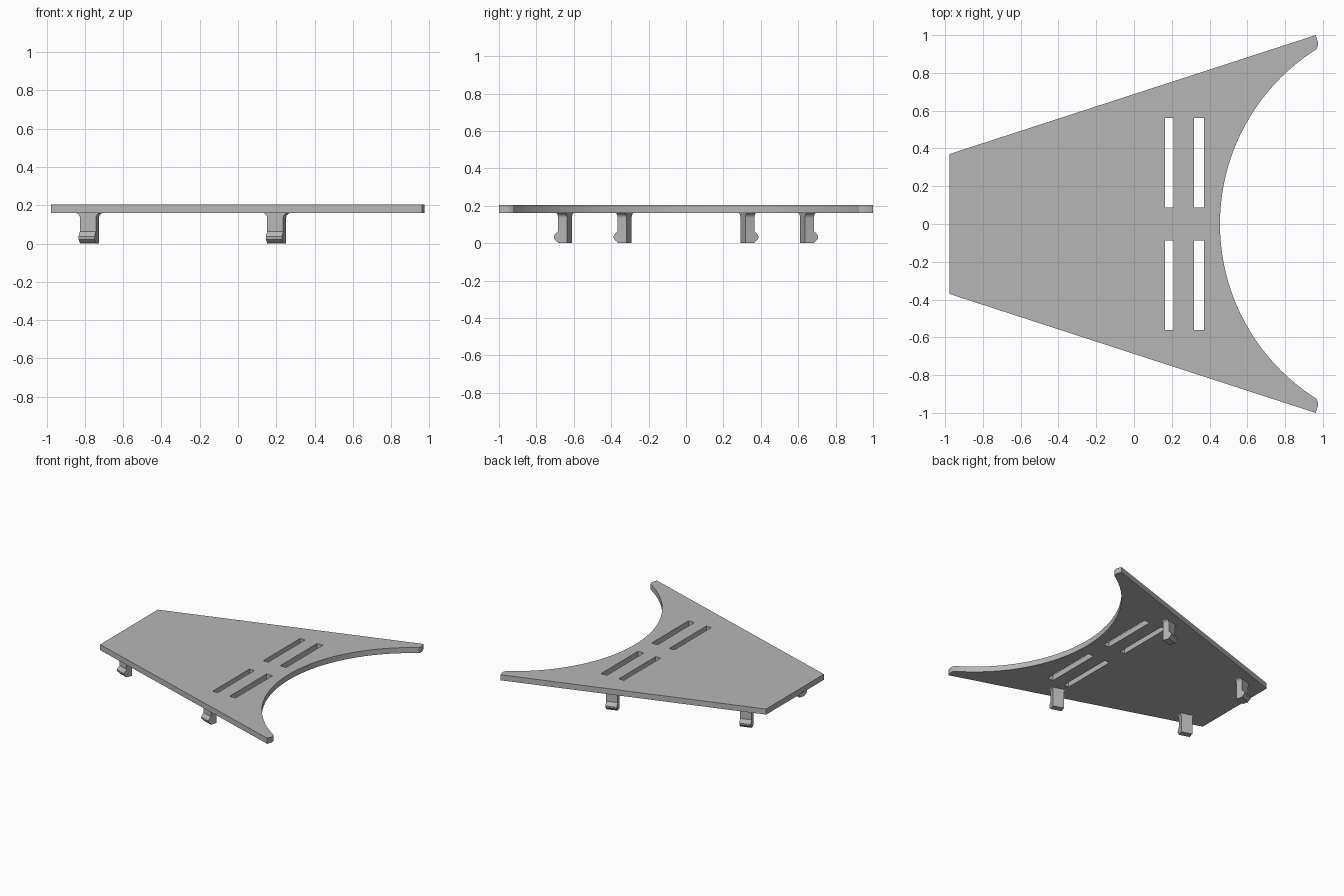
import bpy, bmesh, math
from mathutils import Matrix, Vector

cube = bpy.data.objects.get("Cube")
if cube:
    bpy.data.objects.remove(cube, do_unlink=True)

PLATE_BOTTOM, PLATE_TOP = 0.16, 0.205
SLANT = math.atan2(0.63, 1.935)      # angle of the long side edges

grey = bpy.data.materials.new("plain grey")
grey.use_nodes = True
colour = (0.47, 0.47, 0.47, 1)
grey.diffuse_color = colour
grey.node_tree.nodes["Principled BSDF"].inputs["Base Color"].default_value = colour


def add_solid(bm, loops, offset):
    """Fill the outer loop, leaving the other loops as holes, and extrude it."""
    edges = []
    for loop in loops:
        verts = [bm.verts.new(p) for p in loop]
        edges += [bm.edges.new((a, b)) for a, b in zip(verts, verts[1:] + verts[:1])]
    filled = bmesh.ops.triangle_fill(bm, edges=edges, use_beauty=True)
    faces = [g for g in filled["geom"] if isinstance(g, bmesh.types.BMFace)]
    out = bmesh.ops.extrude_face_region(bm, geom=faces, use_keep_orig=True)
    moved = [g for g in out["geom"] if isinstance(g, bmesh.types.BMVert)]
    bmesh.ops.translate(bm, verts=moved, vec=offset)


def finish(bm, name):
    bmesh.ops.recalc_face_normals(bm, faces=bm.faces[:])
    mesh = bpy.data.meshes.new(name)
    bm.to_mesh(mesh)
    bm.free()
    mesh.materials.append(grey)
    obj = bpy.data.objects.new(name, mesh)
    bpy.context.collection.objects.link(obj)
    bpy.ops.object.select_all(action="DESELECT")
    obj.select_set(True)
    bpy.context.view_layer.objects.active = obj
    bpy.ops.object.shade_smooth_by_angle(angle=math.radians(25))
    return obj


# Plate outline: slanted sides, rounded horn tips and a concave arc
ARC_X, ARC_R, ARC_STEPS = 1.548, 1.093, 40
sweep = math.asin(0.912 / ARC_R)
arc = []
for i in range(ARC_STEPS + 1):
    a = sweep * (2 * i / ARC_STEPS - 1)
    arc.append((ARC_X - ARC_R * math.cos(a), ARC_R * math.sin(a)))
upper = [(0.966, 0.925), (0.974, 0.942), (0.975, 0.96), (0.962, 1.0), (-0.978, 0.37)]
lower = [(x, -y) for x, y in reversed(upper)]
outline = [Vector((x, y, PLATE_BOTTOM)) for x, y in arc + upper + lower]

# Four slots, mirrored about the middle
slots = []
for x0, x1 in ((0.165, 0.21), (0.317, 0.37)):
    for side in (1, -1):
        slots.append([Vector((x, side * y, PLATE_BOTTOM)) for x, y in
                      ((x0, 0.088), (x1, 0.088), (x1, 0.56), (x0, 0.56))])

bm = bmesh.new()
add_solid(bm, [outline] + slots, (0, 0, PLATE_TOP - PLATE_BOTTOM))
finish(bm, "plate")

# Snap clips: a post with filleted ends under the plate and an outward catch
HALF_LENGTH, HALF_THICK, FILLET = 0.044, 0.025, 0.026


def make_clip(name, x, y, side):
    bm = bmesh.new()
    right = [(HALF_LENGTH, 0)]
    for i in range(7):
        a = math.pi / 2 * i / 6
        right.append((HALF_LENGTH + FILLET * (1 - math.cos(a)),
                      PLATE_BOTTOM - FILLET * (1 - math.sin(a))))
    left = [(-s, z) for s, z in reversed(right)]
    add_solid(bm, [[Vector((s, -HALF_THICK, z)) for s, z in right + left]],
              (0, 2 * HALF_THICK, 0))
    catch = [(0, 0.004), (0.021, 0.022), (0.023, 0.036), (0.018, 0.046), (0, 0.064)]
    add_solid(bm, [[Vector((-HALF_LENGTH, HALF_THICK + n, z)) for n, z in catch]],
              (2 * HALF_LENGTH, 0, 0))
    place = (Matrix.Diagonal((1, side, 1, 1)) @ Matrix.Translation((x, y, 0))
             @ Matrix.Rotation(SLANT, 4, "Z"))
    bmesh.ops.transform(bm, matrix=place, verts=bm.verts[:])
    finish(bm, name)


for end, x, y in (("narrow_end", -0.776, 0.328), ("wide_end", 0.202, 0.647)):
    make_clip("back_clip_" + end, x, y, 1)
    make_clip("front_clip_" + end, x, y, -1)
